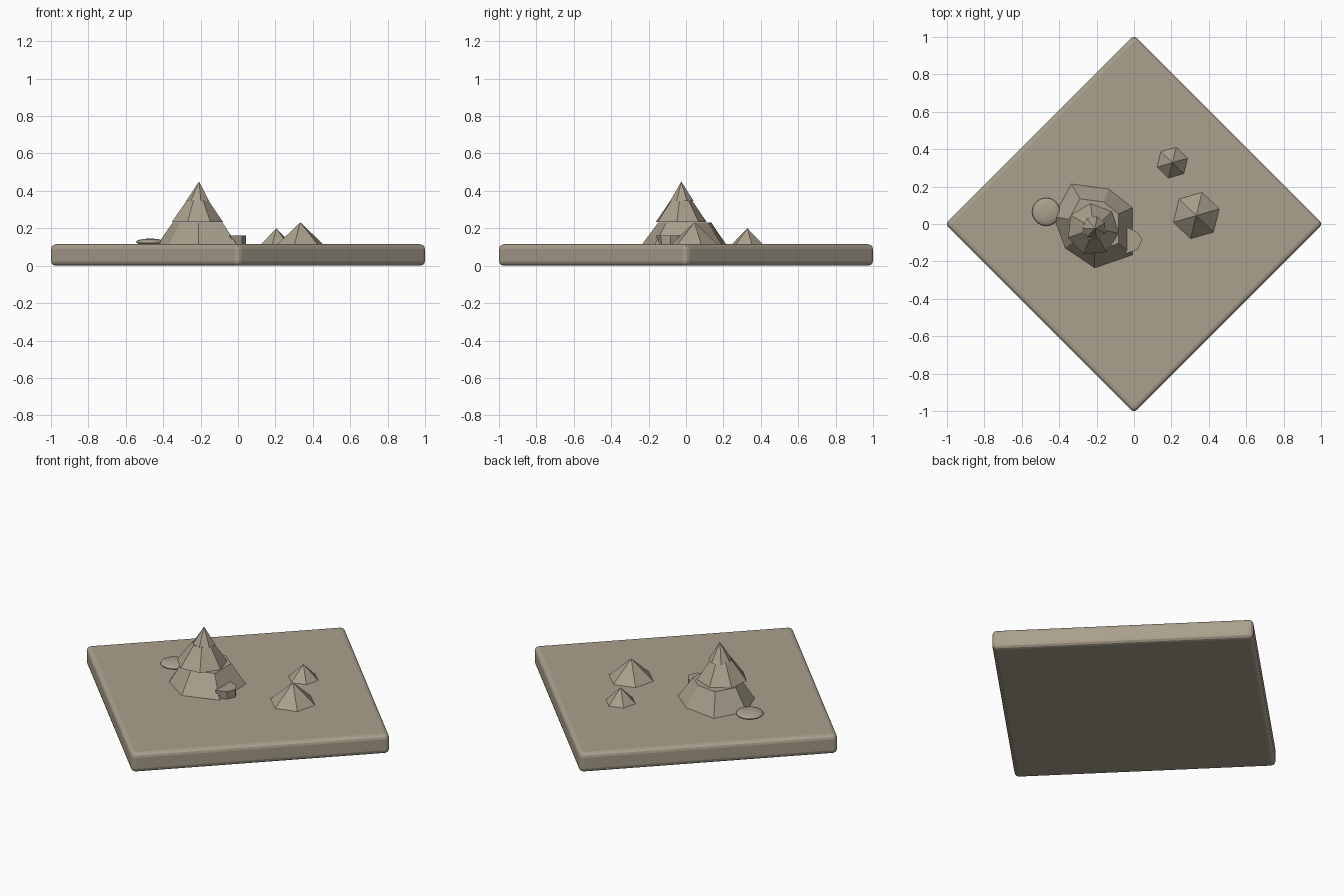
import bpy, bmesh, math
from mathutils import Vector

if "Cube" in bpy.data.objects:
    bpy.data.objects.remove(bpy.data.objects["Cube"])

TOP = 0.115  # ground level of the tile

mat = bpy.data.materials.new("sandy_grey")
mat.diffuse_color = (0.40, 0.35, 0.265, 1)
mat.use_nodes = True
mat.node_tree.nodes["Principled BSDF"].inputs["Base Color"].default_value = mat.diffuse_color


def add_object(name, bm):
    bmesh.ops.recalc_face_normals(bm, faces=bm.faces)
    me = bpy.data.meshes.new(name)
    bm.to_mesh(me)
    bm.free()
    me.materials.append(mat)
    ob = bpy.data.objects.new(name, me)
    bpy.context.collection.objects.link(ob)
    return ob


def ring(c, r, n, start):
    a0 = math.radians(start)
    return [(c[0] + r * math.cos(a0 + i * math.tau / n),
             c[1] + r * math.sin(a0 + i * math.tau / n)) for i in range(n)]


def shrink(pts, c, f):
    return [(c[0] + (x - c[0]) * f, c[1] + (y - c[1]) * f) for x, y in pts]


def loft(name, low, z0, high, z1):
    """Closed flat-faced solid between two rings; one upper point makes a cone."""
    bm = bmesh.new()
    a = [bm.verts.new((x, y, z0)) for x, y in low]
    b = [bm.verts.new((x, y, z1)) for x, y in high]
    n = len(a)
    bm.faces.new(a[::-1])
    for i in range(n):
        j = (i + 1) % n
        if len(b) == 1:
            bm.faces.new((a[i], a[j], b[0]))
        else:
            bm.faces.new((a[i], a[j], b[j], b[i]))
    if len(b) > 1:
        bm.faces.new(b)
    return add_object(name, bm)


# diamond ground tile with rounded edges
tile = loft("ground_tile", ring((0, 0), 1.01, 4, 0), 0, ring((0, 0), 1.01, 4, 0), TOP)
bev = tile.modifiers.new("round_edges", 'BEVEL')
bev.width = 0.025
bev.segments = 3

# tree: three stacked irregular tiers
skirt = [(-0.337, 0.217), (-0.433, 0.04), (-0.37, -0.13), (-0.21, -0.238),
         (-0.005, -0.168), (-0.005, 0.088), (-0.134, 0.19)]
loft("tree_lower_tier", skirt, TOP - 0.005, shrink(skirt, (-0.21, 0.0), 0.62), 0.232)
mid = ring((-0.22, -0.03), 0.14, 7, 198)
loft("tree_middle_tier", mid, 0.235, shrink(mid, (-0.215, -0.025), 0.42), 0.35)
loft("tree_top", ring((-0.213, -0.022), 0.065, 7, 180), 0.345, [(-0.208, -0.025)], 0.45)

# two small six-sided bushes
for name, c, r, z in (("large_bush", (0.333, 0.045), 0.133, 0.232),
                      ("small_bush", (0.205, 0.328), 0.09, 0.20)):
    loft(name, ring(c, r, 6, 76), TOP - 0.005, [c], z)

# chunky rock in front of the tree
rock = [(-0.04, -0.015), (-0.065, -0.085), (-0.04, -0.158),
        (0.02, -0.136), (0.043, -0.083), (0.02, -0.045)]
loft("rock", shrink(rock, (0.03, -0.085), 0.88), TOP - 0.005, rock, 0.162)

# flat smooth pebble beside the tree
bm = bmesh.new()
bmesh.ops.create_uvsphere(bm, u_segments=20, v_segments=10, radius=1)
bmesh.ops.scale(bm, vec=Vector((0.075, 0.075, 0.018)), verts=bm.verts)
bmesh.ops.translate(bm, vec=Vector((-0.47, 0.065, 0.127)), verts=bm.verts)
for f in bm.faces:
    f.smooth = True
add_object("pebble", bm)
